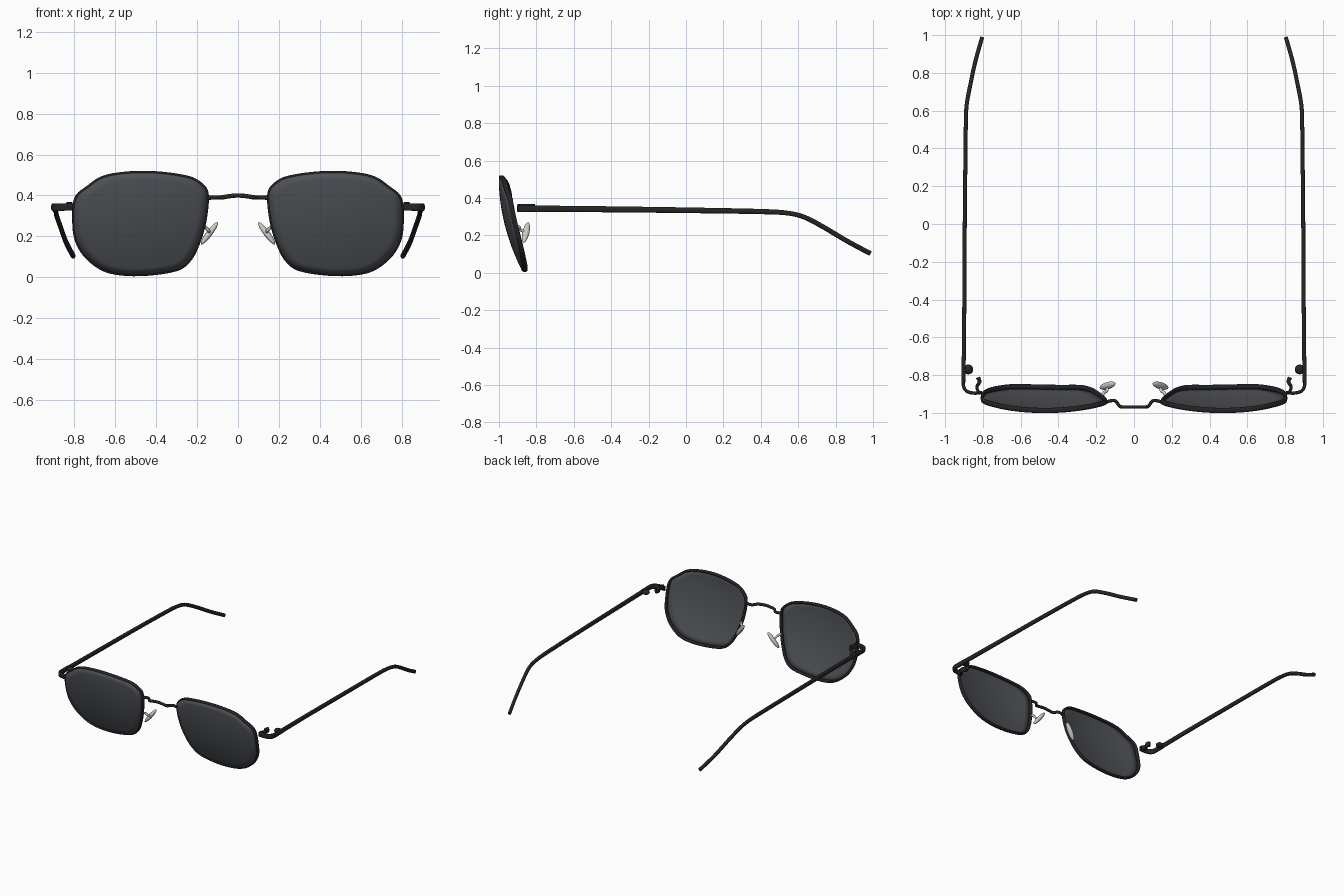
import bpy, bmesh, math
from mathutils import Vector

cube = bpy.data.objects.get("Cube")
if cube:
    bpy.data.objects.remove(cube, do_unlink=True)


def material(name, color, rough):
    m = bpy.data.materials.new(name)
    m.use_nodes = True
    m.diffuse_color = (*color, 1)
    bsdf = m.node_tree.nodes["Principled BSDF"]
    bsdf.inputs["Base Color"].default_value = (*color, 1)
    bsdf.inputs["Roughness"].default_value = rough
    return m


BLACK = material("black metal", (0.018, 0.018, 0.019), 0.5)
SMOKE = material("smoked lens", (0.075, 0.081, 0.092), 0.4)
PALE = material("pale silicone", (0.6, 0.6, 0.58), 0.5)


def smooth_path(points, steps=6, closed=False):
    """Catmull-Rom interpolation through the points."""
    pts = [Vector(p) for p in points]
    n = len(pts)
    get = (lambda i: pts[i % n]) if closed else (lambda i: pts[max(0, min(n - 1, i))])
    out = []
    for i in range(n if closed else n - 1):
        a, b, c, d = (get(i + k) for k in (-1, 0, 1, 2))
        for s in range(steps):
            t = s / steps
            out.append(0.5 * (2 * b + (c - a) * t + (2 * a - 5 * b + 4 * c - d) * t**2
                              + (3 * b - a - 3 * c + d) * t**3))
    return out if closed else out + [pts[-1]]


def finish(name, bm, mat, angle=40):
    bmesh.ops.recalc_face_normals(bm, faces=bm.faces)
    mesh = bpy.data.meshes.new(name)
    bm.to_mesh(mesh)
    bm.free()
    mesh.materials.append(mat)
    ob = bpy.data.objects.new(name, mesh)
    bpy.context.collection.objects.link(ob)
    bpy.ops.object.select_all(action="DESELECT")
    bpy.context.view_layer.objects.active = ob
    ob.select_set(True)
    bpy.ops.object.shade_smooth_by_angle(angle=math.radians(angle))
    return ob


def sweep(name, path, size, mat, ref=(0, 0, 1), closed=False, power=1.0, sides=12):
    """Sweep a rounded section; size(t) gives half width and half height."""
    bm = bmesh.new()
    n = len(path)
    rings = []
    for i, p in enumerate(path):
        if closed:
            tan = path[(i + 1) % n] - path[i - 1]
        else:
            tan = path[min(i + 1, n - 1)] - path[max(i - 1, 0)]
        tan.normalize()
        side = tan.cross(Vector(ref)).normalized()
        up = side.cross(tan)
        w, h = size(i / (n - 1))
        ring = []
        for k in range(sides):
            a = math.tau * (k + 0.5) / sides
            c, s = math.cos(a), math.sin(a)
            ring.append(bm.verts.new(p + side * w * math.copysign(abs(c)**power, c)
                                     + up * h * math.copysign(abs(s)**power, s)))
        rings.append(ring)
    for i in range(n if closed else n - 1):
        a, b = rings[i], rings[(i + 1) % n]
        for k in range(sides):
            j = (k + 1) % sides
            bm.faces.new((a[k], a[j], b[j], b[k]))
    if not closed:
        bm.faces.new(rings[0])
        bm.faces.new(rings[-1])
    return finish(name, bm, mat)


def ellipsoid(name, center, radii, axis, mat):
    bm = bmesh.new()
    bmesh.ops.create_uvsphere(bm, u_segments=20, v_segments=12, radius=1)
    bmesh.ops.scale(bm, vec=radii, verts=bm.verts)
    rot = Vector(axis).to_track_quat("Z", "Y").to_matrix()
    bmesh.ops.rotate(bm, matrix=rot, verts=bm.verts)
    bmesh.ops.translate(bm, vec=center, verts=bm.verts)
    return finish(name, bm, mat, 80)


# Lens outline (x, z) and the tilted, domed surface it lies on
OUTLINE = [(.15, .39), (.17, .445), (.25, .49), (.45, .513), (.64, .495), (.735, .44),
           (.795, .38), (.802, .25), (.782, .16), (.725, .083), (.63, .027), (.48, .013),
           (.31, .035), (.24, .08), (.196, .16), (.163, .27)]
CX, CZ = .47, .26


def dome(x, z, offset=0):
    dx, dz = x - CX, z - CZ
    return Vector((x, -.955 - .25 * dz + .38 * dx * dx + .5 * dz * dz + offset, z))


edge = smooth_path([(x, z, 0) for x, z in OUTLINE], 5, True)


def build_lens(name, side):
    bm = bmesh.new()
    point = lambda x, z: bm.verts.new(dome(x, z, -.011) * Vector((1, 1, 1)))
    center = point(CX, CZ)
    prev = None
    for ring in range(1, 9):
        f = ring / 8 * .992
        cur = [point(CX + (e.x - CX) * f, CZ + (e.y - CZ) * f) for e in edge]
        for k in range(len(cur)):
            j = (k + 1) % len(cur)
            bm.faces.new((prev[k], prev[j], cur[j], cur[k]) if prev
                         else (center, cur[j], cur[k]))
        prev = cur
    for v in bm.verts:
        v.co.x *= side
    ob = finish(name, bm, SMOKE, 50)
    mod = ob.modifiers.new("thickness", "SOLIDIFY")
    mod.thickness = .008
    mod.offset = 0


for label, s in (("left", 1), ("right", -1)):
    flip = lambda pts: [(x * s, y, z) for x, y, z in pts]

    # Lens and rim
    build_lens(label + "_lens", s)
    rim = [dome(e.x, e.y) for e in edge]
    sweep(label + "_rim", [Vector((p.x * s, p.y, p.z)) for p in rim],
          lambda t: (.008, .013), BLACK, ref=(0, 1, 0), closed=True, power=.6)

    # Endpiece wrapping round to the temple
    sweep(label + "_endpiece", smooth_path(flip([
        (.805, -.893, .343), (.85, -.895, .343), (.885, -.885, .342),
        (.902, -.86, .342), (.903, -.81, .342), (.903, -.76, .342)])),
        lambda t: (.009, .018), BLACK, power=.45)

    # Upright hook behind the rim, and the hinge knuckle
    sweep(label + "_hook", smooth_path(flip([
        (.818, -.897, .35), (.832, -.865, .35), (.818, -.835, .35), (.826, -.812, .35)])),
        lambda t: (.007 + .005 * t, .019), BLACK, power=.5)
    ellipsoid(label + "_hinge", (.877 * s, -.77, .342), (.026, .026, .017), (0, 0, 1), BLACK)

    # Temple arm bending down and inward at the ear
    sweep(label + "_temple", smooth_path(flip([
        (.903, -.84, .342), (.899, -.5, .34), (.896, 0, .334), (.892, .4, .327),
        (.89, .54, .319), (.886, .63, .298), (.868, .73, .247), (.84, .86, .17),
        (.805, .985, .103)]), 8),
        lambda t: (.011, .018 - .005 * min(1, t * 2)), BLACK, power=.75)

    # Nose pad with its arm
    ellipsoid(label + "_nose_pad", (.14 * s, -.856, .215), (.019, .015, .068),
              (-.075 * s, .022, .1), PALE)
    sweep(label + "_pad_arm", smooth_path(flip([
        (.168, -.915, .25), (.16, -.893, .245), (.145, -.885, .23), (.14, -.86, .218)])),
        lambda t: (.008, .008), PALE, ref=(1, 0, 0))

# Bridge
half = [(.158, -.947, .388), (.125, -.936, .39), (.097, -.938, .39), (.075, -.965, .391),
        (.045, -.969, .396)]
sweep("bridge", smooth_path(half + [(0, -.969, .4)] + [(-x, y, z) for x, y, z in half[::-1]]),
      lambda t: (.009, .011), BLACK)
